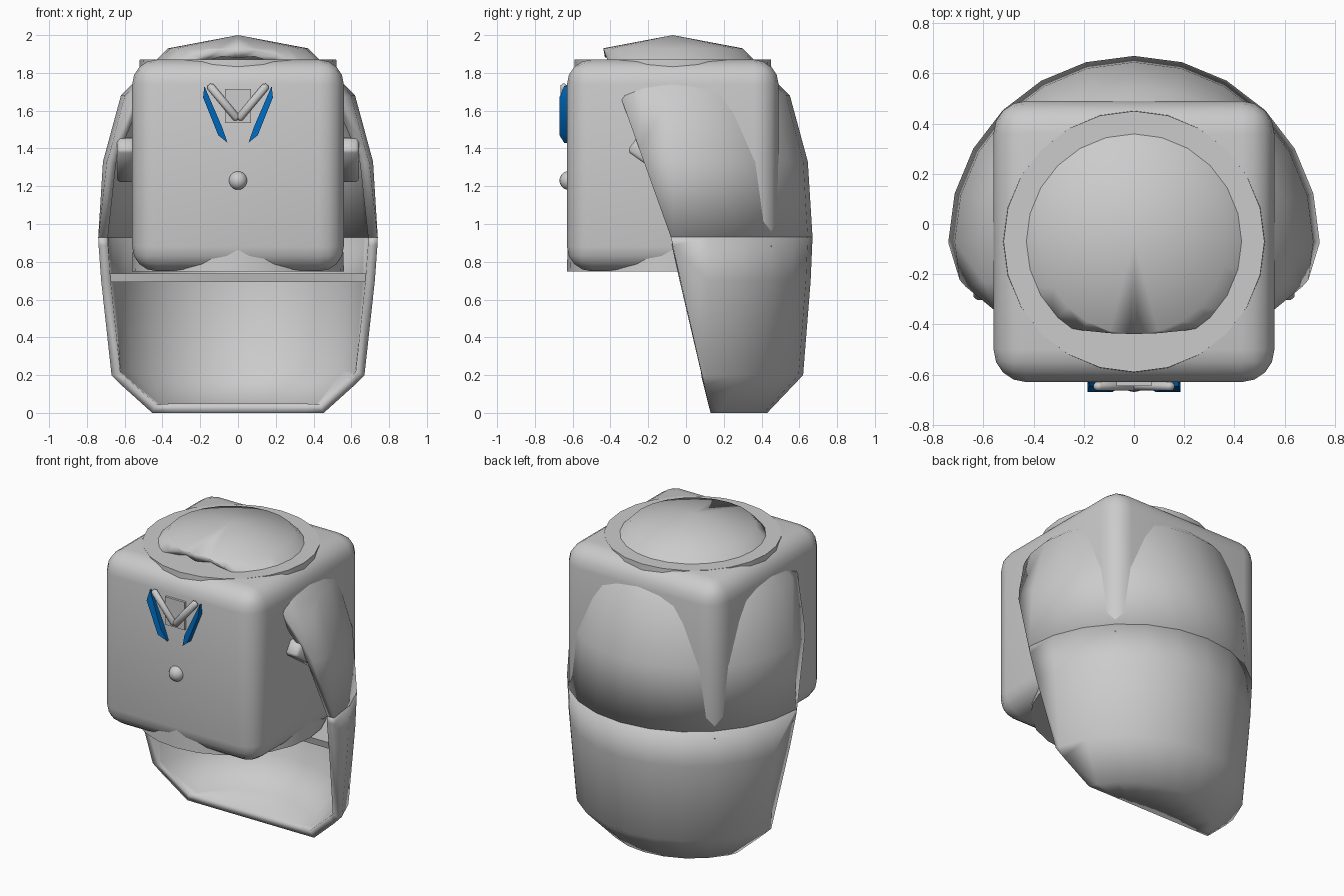
import bpy, bmesh, math
from mathutils import Vector, Matrix

if "Cube" in bpy.data.objects:
    bpy.data.objects.remove(bpy.data.objects["Cube"])

CY = -0.07  # shared vertical axis of head and hood


def material(name, rgb):
    m = bpy.data.materials.new(name)
    m.diffuse_color = (*rgb, 1)
    m.use_nodes = True
    m.node_tree.nodes["Principled BSDF"].inputs["Base Color"].default_value = m.diffuse_color
    return m


GREY = material("light grey", (0.6, 0.6, 0.6))
BLUE = material("strong blue", (0.0, 0.14, 0.5))


def finish(name, bm, mat, angle=50):
    me = bpy.data.meshes.new(name)
    bm.to_mesh(me)
    bm.free()
    ob = bpy.data.objects.new(name, me)
    bpy.context.collection.objects.link(ob)
    me.materials.append(mat)
    bpy.ops.object.select_all(action='DESELECT')
    ob.select_set(True)
    bpy.context.view_layer.objects.active = ob
    bpy.ops.object.shade_smooth_by_angle(angle=math.radians(angle))
    return ob


def box(name, size, loc, mat, bevel=0.0, segs=1, rot=None):
    bm = bmesh.new()
    bmesh.ops.create_cube(bm, size=1)
    bmesh.ops.scale(bm, vec=size, verts=bm.verts)
    if bevel:
        bmesh.ops.bevel(bm, geom=bm.edges[:], offset=bevel, segments=segs,
                        profile=0.5, affect='EDGES')
    bmesh.ops.transform(bm, matrix=Matrix.Translation(loc) @ (rot or Matrix()), verts=bm.verts)
    return finish(name, bm, mat)


def cut_front(bm, point, normal, cap=False):
    res = bmesh.ops.bisect_plane(bm, geom=bm.verts[:] + bm.edges[:] + bm.faces[:],
                                 plane_co=point, plane_no=normal, clear_inner=True)
    if cap:
        edges = [e for e in res['geom_cut'] if isinstance(e, bmesh.types.BMEdge)]
        bmesh.ops.holes_fill(bm, edges=edges)


def hood_part(name, profile, point, normal):
    bm = bmesh.new()
    vs = [bm.verts.new((0, CY + r, z)) for r, z in profile]
    es = [bm.edges.new(p) for p in zip(vs, vs[1:])]
    bmesh.ops.spin(bm, geom=vs + es, cent=(0, CY, 0), axis=(0, 0, 1),
                   angle=math.tau, steps=24, use_duplicate=False)
    bmesh.ops.remove_doubles(bm, verts=bm.verts, dist=0.0005)
    bmesh.ops.recalc_face_normals(bm, faces=bm.faces)
    # make sure normals point away from the axis
    f = max(bm.faces, key=lambda f: f.calc_center_median().y)
    if f.normal.y < 0:
        bmesh.ops.reverse_faces(bm, faces=bm.faces)
    cut_front(bm, point, normal)
    ob = finish(name, bm, GREY, 60)
    mod = ob.modifiers.new("wall", 'SOLIDIFY')
    mod.thickness = 0.05
    mod.offset = -1
    return ob


# Head: rounded cube with a tapered drum showing at the rounded edges
box("head_block", (1.12, 1.12, 1.12), (0, CY, 1.31), GREY, 0.13, 4)
bm = bmesh.new()
bmesh.ops.create_cone(bm, cap_ends=True, segments=24, radius1=0.561, radius2=0.52,
                      depth=1.122, matrix=Matrix.Translation((0, CY, 1.31)))
finish("head_drum", bm, GREY)

# Hood: domed upper half and bag-like lower half, open at the front
SEAM = (0, -0.08, 0.93)
LOW_N = Vector((0, 0.93, 0.21)).normalized()
hood_part("upper_hood", [(0, 2.0), (0.37, 1.93), (0.62, 1.68), (0.715, 1.33), (0.74, 0.93)],
          SEAM, Vector((0, 0.74, 0.265)).normalized())
hood_part("lower_hood", [(0.74, 0.93), (0.73, 0.7), (0.69, 0.2), (0.5, 0), (0, 0)],
          SEAM, LOW_N)

# Shelf across the hood under the head
bm = bmesh.new()
bmesh.ops.create_cone(bm, cap_ends=True, segments=24, radius1=0.7, radius2=0.7,
                      depth=0.045, matrix=Matrix.Translation((0, CY, 0.715)))
cut_front(bm, SEAM, LOW_N, cap=True)
finish("neck_shelf", bm, GREY)

# Nose button
bm = bmesh.new()
bmesh.ops.create_uvsphere(bm, u_segments=16, v_segments=10, radius=0.05,
                          matrix=Matrix.Translation((0, -0.62, 1.23)))
finish("nose_button", bm, GREY)

# Forehead tile
box("forehead_tile", (0.14, 0.03, 0.18), (0, -0.63, 1.625), GREY)

for s, side in ((1, "right"), (-1, "left")):
    # Chevron bars meeting in the middle
    ang = math.atan2(0.18, 0.15 * s)
    box("chevron_bar_" + side, (0.24, 0.035, 0.042), (0.077 * s, -0.647, 1.645), GREY,
        0.012, 1, Matrix.Rotation(-ang, 4, 'Y'))

    # Blue fins, a thin outline pushed outwards from the face
    bm = bmesh.new()
    pts = [(0.055, 1.43), (0.105, 1.455), (0.19, 1.65), (0.18, 1.73), (0.125, 1.6)]
    pts = [(0.055, 1.43), (0.105, 1.47), (0.185, 1.67), (0.178, 1.73), (0.085, 1.515)]
    face = bm.faces.new([bm.verts.new((x * s, -0.62, z)) for x, z in pts])
    ext = bmesh.ops.extrude_face_region(bm, geom=[face])
    for v in ext['geom']:
        if isinstance(v, bmesh.types.BMVert):
            v.co.y = -0.67 if 1.45 < v.co.z < 1.7 else -0.645
    bmesh.ops.recalc_face_normals(bm, faces=bm.faces)
    finish("blue_fin_" + side, bm, BLUE, 30)

    # Ear tabs tucked between head and hood
    box("ear_tab_" + side, (0.1, 0.3, 0.1), (0.59 * s, -0.16, 1.34), GREY, 0.015, 1,
        Matrix.Rotation(math.radians(-35), 4, 'X'))
